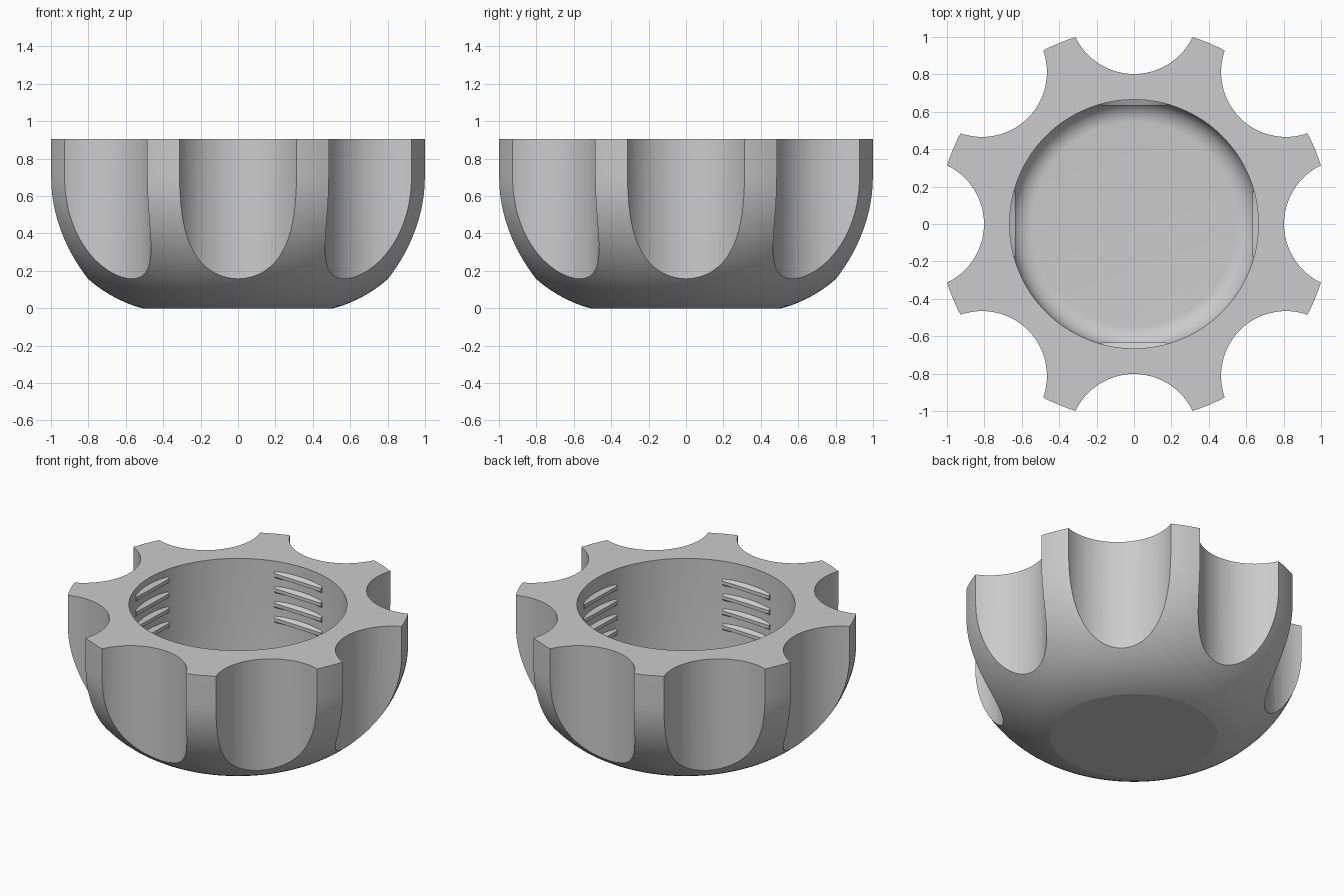
import bpy, bmesh, math
from mathutils import Matrix

cube = bpy.data.objects.get("Cube")
if cube:
    bpy.data.objects.remove(cube, do_unlink=True)

TOP = 0.905
BORE = 0.665
PITCH = 0.1

grey = bpy.data.materials.new("plain grey")
grey.use_nodes = True
colour = (0.6, 0.6, 0.6, 1)
grey.diffuse_color = colour
grey.node_tree.nodes["Principled BSDF"].inputs["Base Color"].default_value = colour


def make_object(name, bm):
    bmesh.ops.recalc_face_normals(bm, faces=bm.faces)
    mesh = bpy.data.meshes.new(name)
    bm.to_mesh(mesh)
    bm.free()
    mesh.materials.append(grey)
    obj = bpy.data.objects.new(name, mesh)
    bpy.context.collection.objects.link(obj)
    return obj


def arc(cr, cz, radius, start, end, steps):
    """Points on an arc in the (r, z) plane, angles in degrees from straight down."""
    pts = []
    for i in range(steps + 1):
        a = math.radians(start + (end - start) * i / steps)
        pts.append((cr + radius * math.sin(a), cz - radius * math.cos(a)))
    return pts


# Cap body: rounded outer wall, flat rim, bore with a filleted floor
outer = arc(0.317, 0.703, 0.73, 15.3, 90, 20)
outer[0] = (0.51, 0)
inner = arc(BORE - 0.12, 0.26, 0.12, 90, 0, 10)
profile = [(0, 0)] + outer + [(1.047, TOP), (BORE, TOP)] + inner + [(0, 0.14)]

bm = bmesh.new()
verts = [bm.verts.new((r, 0, z)) for r, z in profile]
edges = [bm.edges.new(pair) for pair in zip(verts, verts[1:])]
bmesh.ops.spin(bm, geom=verts + edges, cent=(0, 0, 0), axis=(0, 0, 1),
               angle=math.tau, steps=128, use_merge=True)
bmesh.ops.remove_doubles(bm, verts=bm.verts, dist=1e-4)
body = make_object("cap_body", bm)

# Eight round finger scallops cut from the outside
bm = bmesh.new()
for i in range(8):
    place = (Matrix.Rotation(i * math.tau / 8, 4, 'Z')
             @ Matrix.Translation((1.149, 0, 0.157 + 0.5)))
    bmesh.ops.create_cone(bm, cap_ends=True, segments=72, radius1=0.347,
                          radius2=0.347, depth=1.0, matrix=place)
cutter = make_object("scallop_cutter", bm)
cutter.hide_render = True

cut = body.modifiers.new("scallops", 'BOOLEAN')
cut.operation = 'DIFFERENCE'
cut.solver = 'EXACT'
cut.object = cutter
bpy.context.view_layer.objects.active = body
body.select_set(True)
bpy.ops.object.modifier_apply(modifier=cut.name)
bpy.data.objects.remove(cutter, do_unlink=True)

# Interrupted screw thread: four stacks of short tapered ribs on the bore wall
bm = bmesh.new()


def add_rib(turn, z):
    sections = []
    for i in range(13):
        x = 0.175 * (i / 6 - 1)
        wall = math.sqrt((BORE + 0.008) ** 2 - x * x)
        rise = z - PITCH / math.tau * math.atan2(x, wall)
        points = [(x, wall, rise - 0.03), (x, 0.633, rise - 0.012),
                  (x, 0.633, rise + 0.012), (x, wall, rise + 0.03)]
        sections.append([bm.verts.new(turn @ Matrix.Translation(p).to_translation())
                         for p in points])
    for a, b in zip(sections, sections[1:]):
        for k in range(4):
            n = (k + 1) % 4
            bm.faces.new((a[k], a[n], b[n], b[k]))
    bm.faces.new(sections[0])
    bm.faces.new(sections[-1])


for quarter in range(4):
    # Quarter 0 is the back; each clockwise quarter sits lower along the helix
    turn = Matrix.Rotation(math.pi / 2 - quarter * math.pi / 2, 3, 'Z')
    for row in range(4):
        add_rib(turn, 0.835 - PITCH * (row + quarter / 4))
ribs = make_object("thread_ribs", bm)

# Smooth curves, crisp edges
for obj in (body, ribs):
    bpy.ops.object.select_all(action='DESELECT')
    obj.select_set(True)
    bpy.context.view_layer.objects.active = obj
    bpy.ops.object.shade_smooth_by_angle(angle=math.radians(13))
